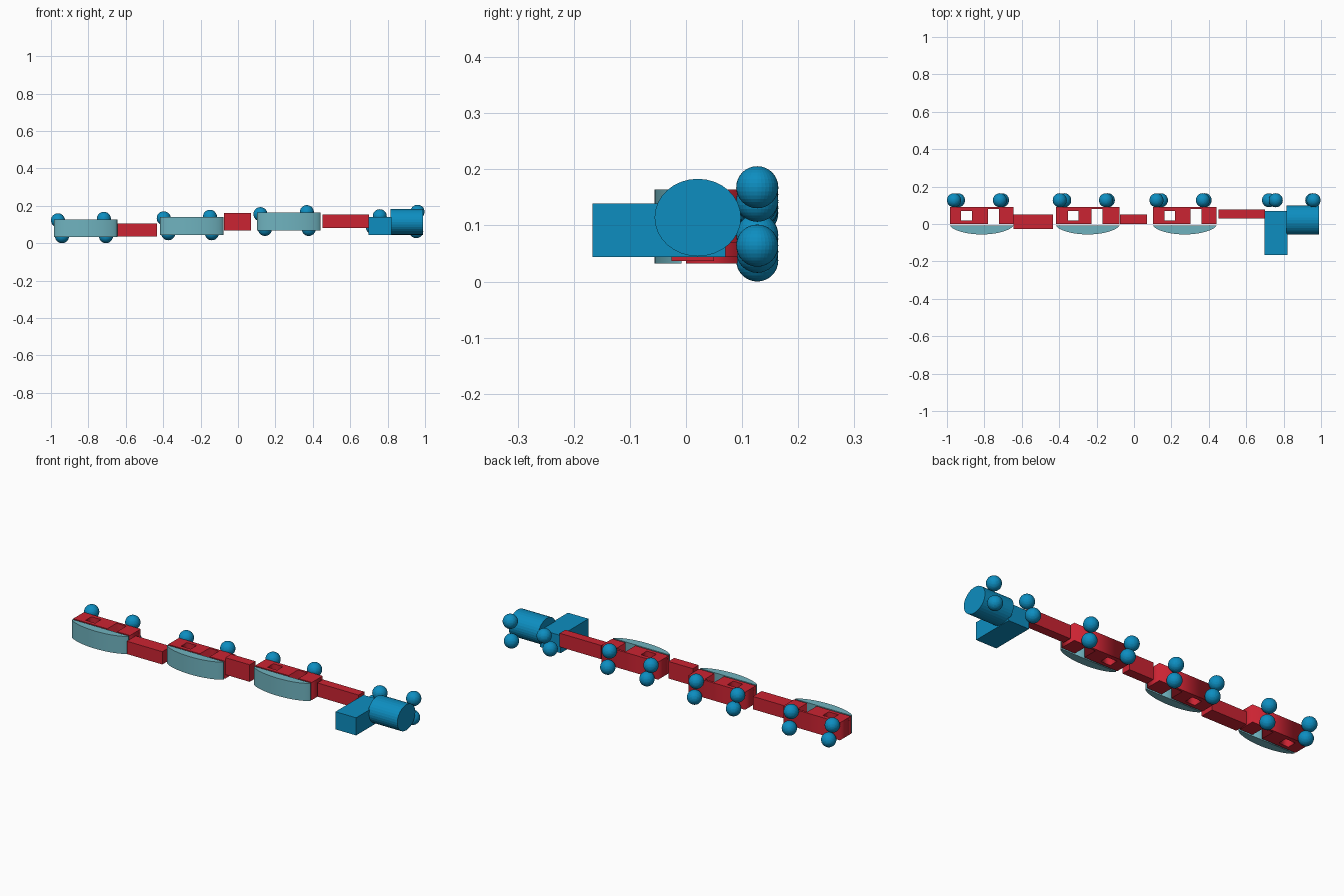
import bpy, math
from mathutils import Matrix

if "Cube" in bpy.data.objects:
    bpy.data.objects.remove(bpy.data.objects["Cube"])


def material(name, rgb):
    m = bpy.data.materials.new(name)
    m.diffuse_color = (*rgb, 1)
    m.use_nodes = True
    m.node_tree.nodes["Principled BSDF"].inputs["Base Color"].default_value = m.diffuse_color
    return m


RED = material("red", (0.60, 0.017, 0.032))
BLUE = material("blue", (0.004, 0.27, 0.53))
TEAL = material("pale_teal", (0.16, 0.45, 0.52))


def finish(ob, name, mat):
    ob.name = name
    ob.data.materials.clear()
    ob.data.materials.append(mat)
    return ob


def box(name, mat, x, y, z):
    bpy.ops.mesh.primitive_cube_add(size=1)
    ob = finish(bpy.context.object, name, mat)
    ob.data.transform(Matrix.Diagonal((x[1] - x[0], y[1] - y[0], z[1] - z[0], 1)))
    ob.location = (sum(x) / 2, sum(y) / 2, sum(z) / 2)
    return ob


def extruded(name, mat, outlines, x, z):
    """Extrude a flat outline (with optional holes) from z[0] to z[1]."""
    cu = bpy.data.curves.new(name, 'CURVE')
    cu.dimensions, cu.fill_mode, cu.extrude = '2D', 'BOTH', (z[1] - z[0]) / 2
    for pts in outlines:
        sp = cu.splines.new('POLY')
        sp.points.add(len(pts) - 1)
        for p, (px, py) in zip(sp.points, pts):
            p.co = (px, py, 0, 1)
        sp.use_cyclic_u = True
    tmp = bpy.data.objects.new(name + "_curve", cu)
    bpy.context.collection.objects.link(tmp)
    mesh = bpy.data.meshes.new_from_object(
        tmp.evaluated_get(bpy.context.evaluated_depsgraph_get()))
    bpy.data.objects.remove(tmp)
    ob = bpy.data.objects.new(name, mesh)
    bpy.context.collection.objects.link(ob)
    ob.location = (x, 0, sum(z) / 2)
    return finish(ob, name, mat)


def wheels(prefix, spots):
    for i, (x, z) in enumerate(spots):
        bpy.ops.mesh.primitive_uv_sphere_add(
            segments=32, ring_count=16, radius=0.0375, location=(x, 0.127, z))
        finish(bpy.context.object, f"{prefix}_wheel_{i + 1}", BLUE)


# Carriages: left end, z range, window start, door start, wheels
L = 0.339
CARRIAGES = [
    (-0.984, (0.032, 0.127), 0.060, 0.204,
     [(-0.9625, 0.122), (-0.717, 0.130), (-0.941, 0.0375), (-0.706, 0.0375)]),
    (-0.417, (0.045, 0.140), 0.063, 0.190,
     [(-0.397, 0.133), (-0.150, 0.141), (-0.373, 0.053), (-0.140, 0.053)]),
    (0.102, (0.069, 0.164), 0.060, 0.200,
     [(0.120, 0.155), (0.368, 0.166), (0.144, 0.076), (0.378, 0.076)]),
]
for n, (x0, z, win, door, spots) in enumerate(CARRIAGES, 1):
    # body with a door notch and a window hole
    d1 = door + 0.058
    body = [(0, 0), (door, 0), (door, 0.08), (d1, 0.08), (d1, 0),
            (L, 0), (L, 0.092), (0, 0.092)]
    w1 = win + 0.058
    window = [(win, 0.02), (w1, 0.02), (w1, 0.07), (win, 0.07)]
    extruded(f"carriage_{n}_body", RED, [body, window], x0, z)
    # bulging roof
    arc = [(L / 2 * (1 - math.cos(math.pi * k / 24)),
            -0.008 - 0.048 * math.sin(math.pi * k / 24) ** 1.3) for k in range(25)]
    extruded(f"carriage_{n}_roof", TEAL, [arc], x0, z)
    wheels(f"carriage_{n}", spots)

# Couplings
box("coupling_1", RED, (-0.645, -0.434), (-0.026, 0.050), (0.037, 0.106))
box("coupling_2", RED, (-0.076, 0.070), (0.0, 0.050), (0.068, 0.160))
box("coupling_3", RED, (0.453, 0.700), (0.029, 0.077), (0.080, 0.154))

# Engine
box("engine_cab", BLUE, (0.699, 0.822), (-0.167, 0.070), (0.044, 0.139))
bpy.ops.mesh.primitive_cylinder_add(vertices=32, radius=1, depth=0.175)
boiler = finish(bpy.context.object, "engine_boiler", BLUE)
boiler.data.transform(Matrix.Diagonal((0.069, 0.077, 1, 1)))
boiler.data.transform(Matrix.Rotation(math.pi / 2, 4, 'Y'))
boiler.location = (0.9025, 0.021, 0.114)
wheels("engine", [(0.758, 0.144), (0.960, 0.168), (0.722, 0.083), (0.953, 0.064)])
